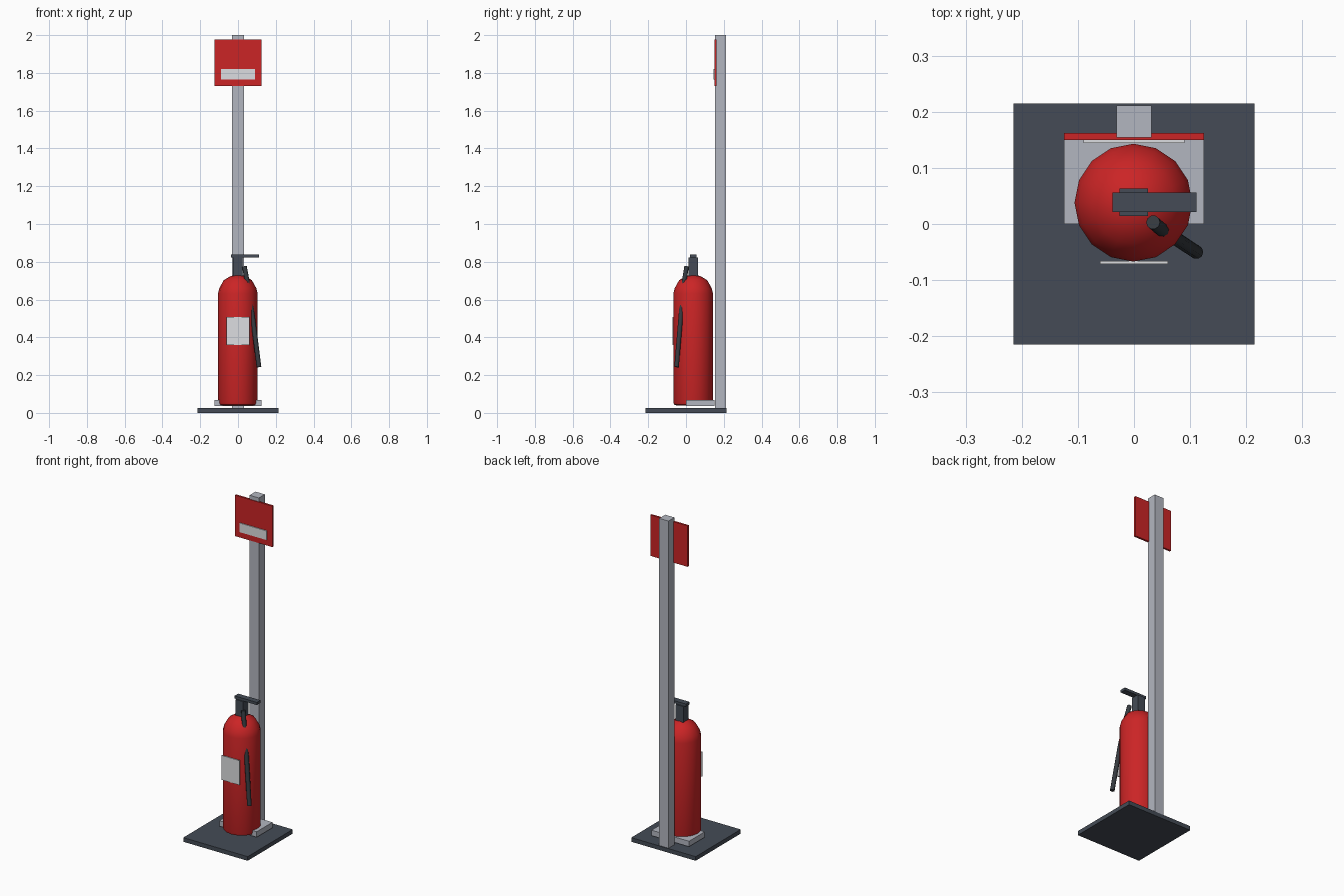
import bpy, bmesh, math
from mathutils import Vector

if "Cube" in bpy.data.objects:
    bpy.data.objects.remove(bpy.data.objects["Cube"])


def material(name, rgb):
    m = bpy.data.materials.new(name)
    m.diffuse_color = (*rgb, 1)
    m.use_nodes = True
    m.node_tree.nodes["Principled BSDF"].inputs["Base Color"].default_value = m.diffuse_color
    return m


RED = material("red paint", (0.60, 0.018, 0.019))
STEEL = material("grey steel", (0.45, 0.47, 0.53))
DARK = material("dark slate", (0.058, 0.071, 0.092))
RUBBER = material("black rubber", (0.036, 0.042, 0.050))
PALE = material("pale grey", (0.72, 0.73, 0.75))


def finish(name, bm, mat):
    bmesh.ops.recalc_face_normals(bm, faces=bm.faces)
    me = bpy.data.meshes.new(name)
    bm.to_mesh(me)
    bm.free()
    ob = bpy.data.objects.new(name, me)
    bpy.context.collection.objects.link(ob)
    me.materials.append(mat)
    return ob


def smooth(ob, degrees):
    bpy.ops.object.select_all(action='DESELECT')
    ob.select_set(True)
    bpy.context.view_layer.objects.active = ob
    bpy.ops.object.shade_smooth_by_angle(angle=math.radians(degrees))


def box(name, x, y, z, mat):
    """Box given as (min, max) along each axis."""
    bm = bmesh.new()
    bmesh.ops.create_cube(bm, size=1)
    for v in bm.verts:
        v.co = [r[0] if c < 0 else r[1] for r, c in zip((x, y, z), v.co)]
    return finish(name, bm, mat)


def loft(name, rings, mat):
    """Skin a list of equal vertex rings and cap both ends."""
    bm = bmesh.new()
    loops = [[bm.verts.new(p) for p in ring] for ring in rings]
    n = len(loops[0])
    for a, b in zip(loops, loops[1:]):
        for i in range(n):
            j = (i + 1) % n
            bm.faces.new((a[i], a[j], b[j], b[i]))
    bm.faces.new(loops[0])
    bm.faces.new(loops[-1])
    return finish(name, bm, mat)


def circle(n):
    return [(math.cos(math.tau * i / n), math.sin(math.tau * i / n)) for i in range(n)]


# Stand
box("base_plate", (-0.215, 0.215), (-0.215, 0.215), (0, 0.025), DARK)
box("post", (-0.031, 0.031), (0.154, 0.211), (0.025, 2.0), STEEL)
box("cradle", (-0.125, 0.125), (0.0, 0.15), (0.036, 0.069), STEEL)

# Sign with its pale strip
box("sign", (-0.125, 0.125), (0.15, 0.162), (1.73, 1.977), RED)
box("sign_strip", (-0.09, 0.09), (0.1445, 0.151), (1.765, 1.82), PALE)

# Tank: turned profile of (radius, height)
profile = [(0.090, 0.040), (0.101, 0.044), (0.105, 0.056), (0.105, 0.632),
           (0.098, 0.660), (0.074, 0.703), (0.038, 0.724), (0.012, 0.731)]
tank = loft("tank", [[(-0.001 + r * c, 0.038 + r * s, z) for c, s in circle(16)]
                     for r, z in profile], RED)
smooth(tank, 40)
box("tank_label", (-0.061, 0.061), (-0.071, -0.066), (0.36, 0.508), PALE)

# Valve and lever
box("valve", (-0.026, 0.025), (0.014, 0.063), (0.715, 0.822), DARK)
box("lever", (-0.038, 0.111), (0.021, 0.056), (0.822, 0.838), DARK)

# Hose: tube swept along a path, partly sunk in the tank
path = [Vector(p) for p in ((0.034, 0.003, 0.775), (0.048, -0.009, 0.70),
                            (0.076, -0.027, 0.52), (0.111, -0.050, 0.243))]
rings = []
for i, p in enumerate(path):
    t = (path[min(i + 1, 3)] - path[max(i - 1, 0)]).normalized()
    u = t.cross(Vector((0, 1, 0))).normalized()
    w = t.cross(u)
    rings.append([p + 0.0125 * (u * c + w * s) for c, s in circle(10)])
hose = loft("hose", rings, RUBBER)
smooth(hose, 45)
